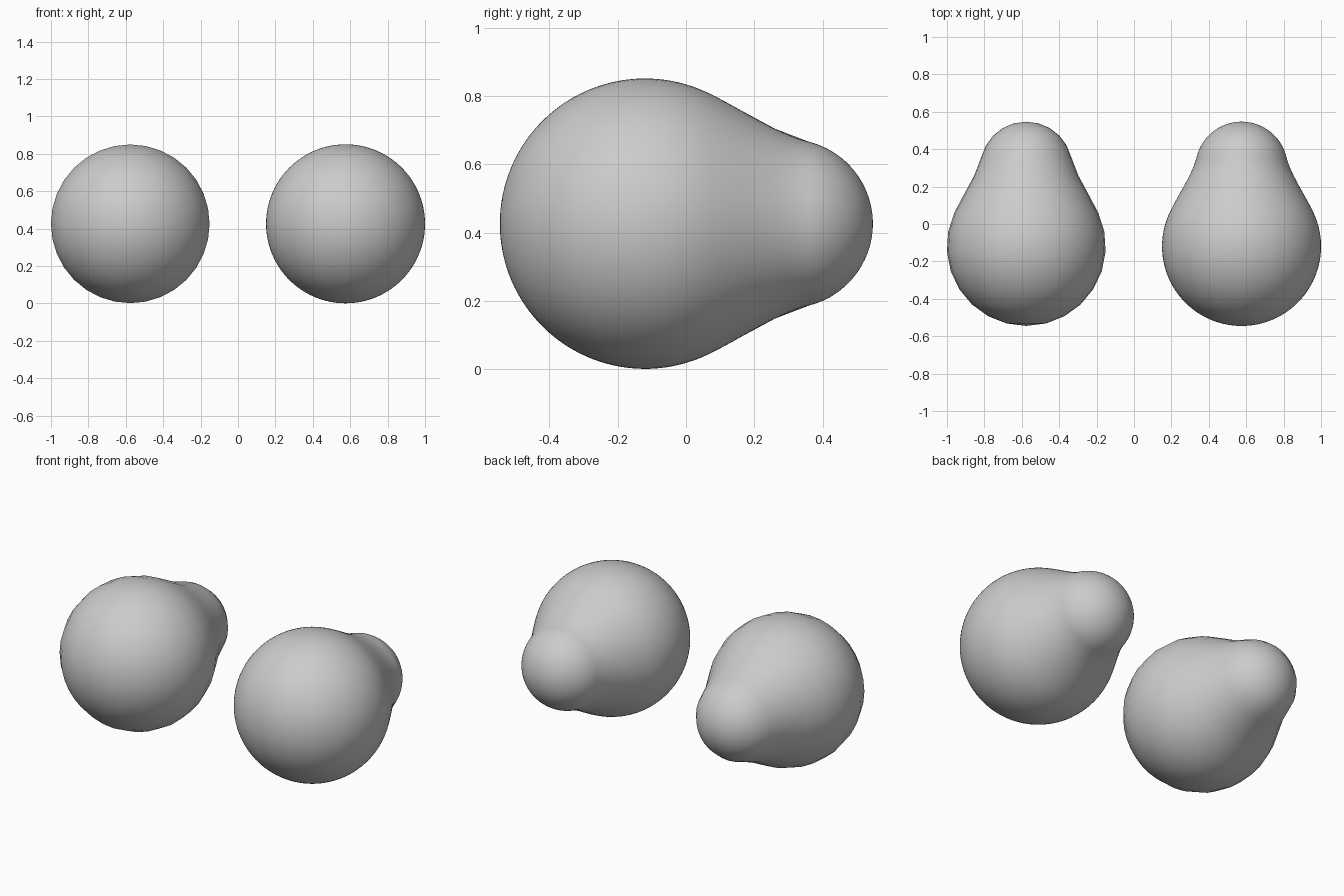
import bpy, bmesh, math

if "Cube" in bpy.data.objects:
    bpy.data.objects.remove(bpy.data.objects["Cube"])

CENTRE_Z = 0.426
BIG_Y, BIG_R = -0.12, 0.425      # large lobe
SMALL_Y, SMALL_R = 0.3, 0.247    # small lobe
NECK_A, NECK_B = 0.06, 0.36      # where the blended neck starts and ends


def arc(cy, r, a0, a1, n):
    """Points (y, radius) on a sphere profile; angle measured from -y."""
    return [(cy - r * math.cos(a0 + (a1 - a0) * i / n),
             r * math.sin(a0 + (a1 - a0) * i / n)) for i in range(n + 1)]


def pear_profile(big_n, neck_n, small_n):
    a_big = math.acos((BIG_Y - NECK_A) / BIG_R)
    a_small = math.acos((SMALL_Y - NECK_B) / SMALL_R)
    big = arc(BIG_Y, BIG_R, 0, a_big, big_n)
    small = arc(SMALL_Y, SMALL_R, a_small, math.pi, small_n)
    # smooth cubic neck tangent to both lobes
    (y0, r0), (y1, r1) = big[-1], small[0]
    d = y1 - y0
    m0, m1 = -(y0 - BIG_Y) / r0 * d, -(y1 - SMALL_Y) / r1 * d
    neck = []
    for i in range(1, neck_n):
        t = i / neck_n
        neck.append((y0 + d * t,
                     (2*t**3 - 3*t**2 + 1) * r0 + (t**3 - 2*t**2 + t) * m0
                     + (3*t**2 - 2*t**3) * r1 + (t**3 - t**2) * m1))
    return big + neck + small


def make_pear(name, x, profile, segments):
    bm = bmesh.new()
    start = bm.verts.new((0, profile[0][0], 0))
    end = bm.verts.new((0, profile[-1][0], 0))
    rings = []
    for y, r in profile[1:-1]:
        rings.append([bm.verts.new((r * math.cos(2 * math.pi * k / segments), y,
                                    r * math.sin(2 * math.pi * k / segments)))
                      for k in range(segments)])
    for k in range(segments):
        j = (k + 1) % segments
        bm.faces.new((start, rings[0][k], rings[0][j]))
        bm.faces.new((end, rings[-1][j], rings[-1][k]))
        for a, b in zip(rings, rings[1:]):
            bm.faces.new((a[k], b[k], b[j], a[j]))
    bmesh.ops.recalc_face_normals(bm, faces=bm.faces)
    for f in bm.faces:
        f.smooth = True
    mesh = bpy.data.meshes.new(name)
    bm.to_mesh(mesh)
    bm.free()
    ob = bpy.data.objects.new(name, mesh)
    ob.location = (x, 0, CENTRE_Z)
    bpy.context.collection.objects.link(ob)


# coarse blended blob on the left, fine one on the right
make_pear("coarse_blob", -0.576, pear_profile(8, 3, 5), 32)
make_pear("fine_blob", 0.575, pear_profile(40, 16, 24), 96)
